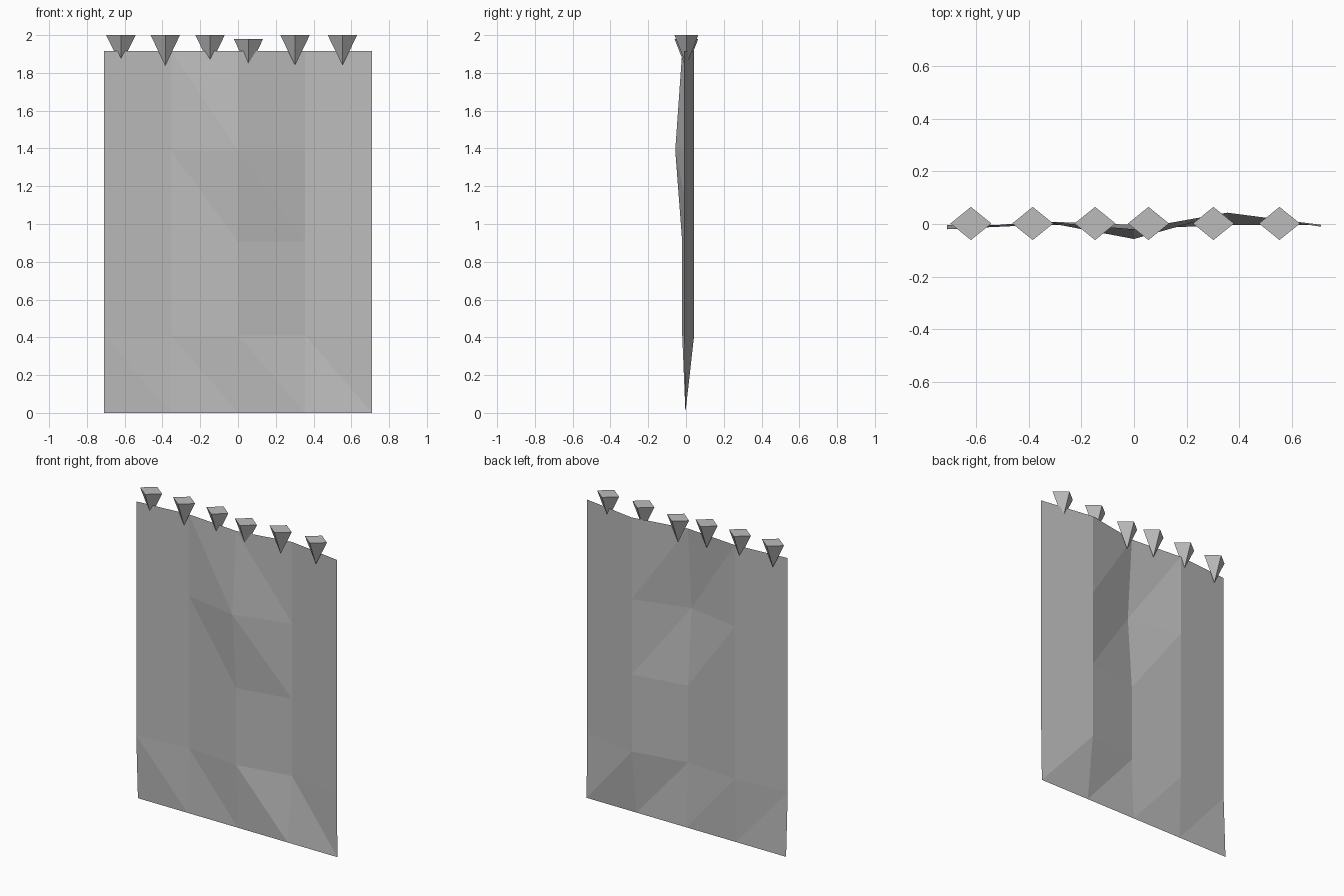
import bpy, bmesh
from math import pi

cube = bpy.data.objects.get("Cube")
if cube:
    bpy.data.objects.remove(cube, do_unlink=True)

grey = bpy.data.materials.new("plain_grey")
grey.use_nodes = True
colour = (0.5, 0.5, 0.5, 1)
grey.diffuse_color = colour
grey.node_tree.nodes["Principled BSDF"].inputs["Base Color"].default_value = colour


def finish(bm, name):
    mesh = bpy.data.meshes.new(name)
    bm.to_mesh(mesh)
    bm.free()
    mesh.materials.append(grey)
    obj = bpy.data.objects.new(name, mesh)
    bpy.context.collection.objects.link(obj)
    return obj


# Hanging cloth: folds run down the columns and flatten at the hem
columns = [(-0.71, -0.02), (-0.355, 0.01), (0, -0.02), (0.355, 0.043), (0.71, -0.01)]
rows = [0, 0.41, 0.905, 1.39, 1.915]
bulge = (2, 3)

bm = bmesh.new()
grid = []
for j, z in enumerate(rows):
    line = []
    for i, (x, y) in enumerate(columns):
        if j == 0:
            y = -0.003
        elif (i, j) == bulge:
            y = -0.057
        line.append(bm.verts.new((x, y, z)))
    grid.append(line)

for low, high in zip(grid, grid[1:]):
    for i in range(len(columns) - 1):
        a, b, c, d = low[i], low[i + 1], high[i + 1], high[i]
        bm.faces.new((a, b, d))
        bm.faces.new((b, c, d))
finish(bm, "cloth")

# Row of four-sided pegs, points down, along the top edge
pegs = [(-0.62, 2), (-0.385, 2), (-0.148, 2), (0.055, 1.98), (0.302, 2), (0.553, 2)]
height = 0.16
for n, (x, top) in enumerate(pegs):
    bm = bmesh.new()
    bmesh.ops.create_cone(bm, cap_ends=True, segments=4, radius1=0, radius2=1, depth=height)
    bmesh.ops.remove_doubles(bm, verts=bm.verts, dist=0.001)
    # Turn the corners onto the axes if they lie on the diagonals
    if not any(abs(v.co.x) > 0.9 for v in bm.verts):
        for v in bm.verts:
            v.co.x, v.co.y = (v.co.x - v.co.y) * 0.5 ** 0.5, (v.co.x + v.co.y) * 0.5 ** 0.5
    bmesh.ops.scale(bm, vec=(0.078, 0.063, 1), verts=bm.verts)
    bmesh.ops.translate(bm, vec=(x, 0.002, top - height / 2), verts=bm.verts)
    bmesh.ops.recalc_face_normals(bm, faces=bm.faces)
    finish(bm, f"peg_{n + 1}")
